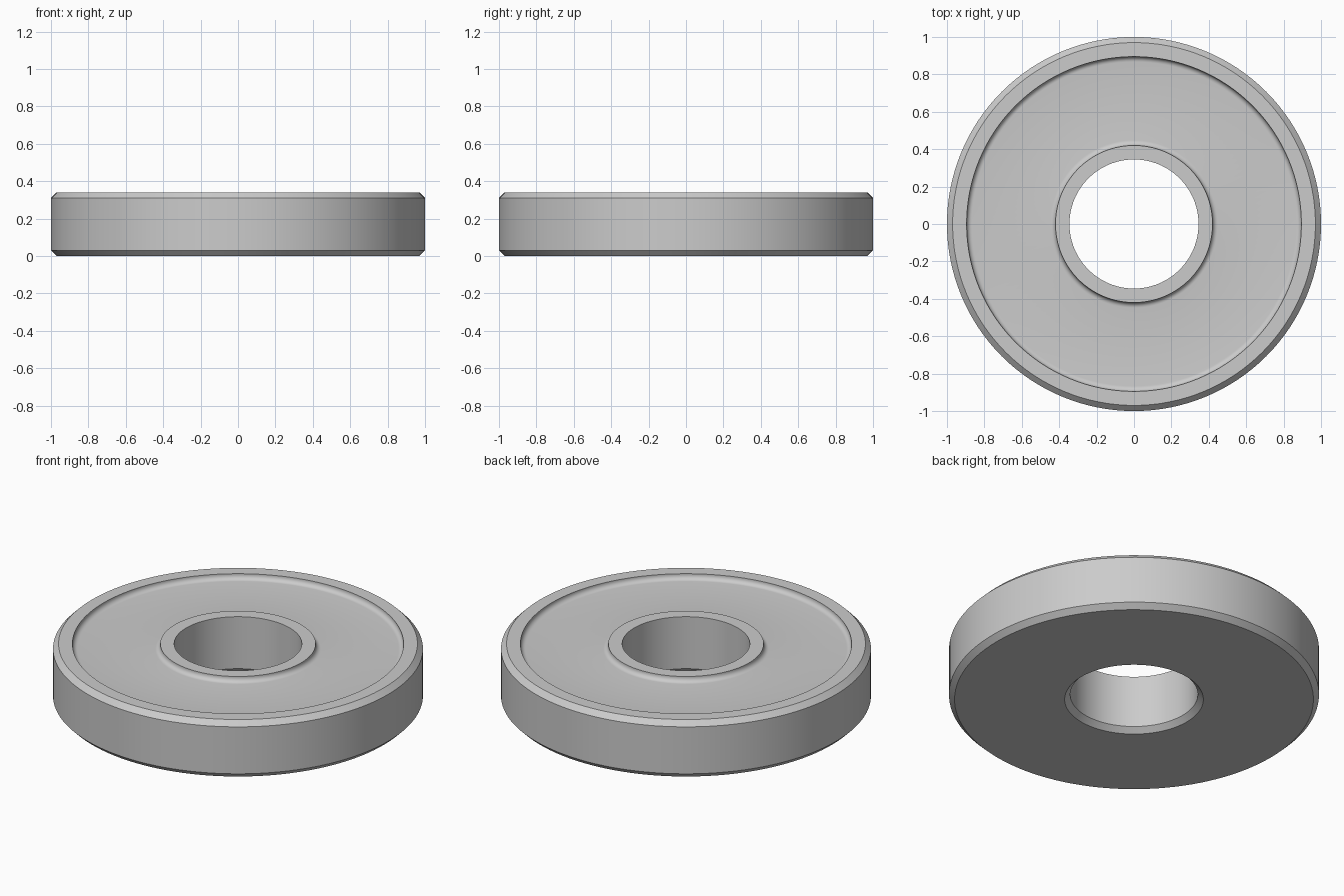
import bpy, bmesh
from math import cos, sin, pi, radians

cube = bpy.data.objects.get("Cube")
if cube:
    bpy.data.objects.remove(cube, do_unlink=True)

SEGMENTS = 128
HEIGHT = 0.34
OUTER, BORE = 1.0, 0.345      # outside and bore radii
RIM, BOSS = 0.895, 0.42       # radii of the recess walls
BEVEL = 0.03
FILLET = 0.028
FLOOR = HEIGHT - 0.032        # recess floor height


def fillet(cx, start, end, steps=6):
    """Rounded corner between a recess wall and its floor."""
    angles = [start + (end - start) * i / steps for i in range(steps + 1)]
    return [(cx + FILLET * cos(a), FLOOR + FILLET + FILLET * sin(a)) for a in angles]


# Cross-section of the ring, as (radius, height)
profile = [
    (BORE, HEIGHT), (BORE, BEVEL), (BORE + BEVEL, 0),
    (OUTER - BEVEL, 0), (OUTER, BEVEL),
    (OUTER, HEIGHT - BEVEL), (OUTER - BEVEL, HEIGHT),
    (RIM, HEIGHT),
    *fillet(RIM - FILLET, 0, -pi / 2),
    *fillet(BOSS + FILLET, -pi / 2, -pi),
    (BOSS, HEIGHT),
]

# Revolve the section about the z axis
bm = bmesh.new()
verts = [bm.verts.new((r, 0, z)) for r, z in profile]
edges = [bm.edges.new((a, b)) for a, b in zip(verts, verts[1:] + verts[:1])]
bmesh.ops.spin(bm, geom=verts + edges, cent=(0, 0, 0), axis=(0, 0, 1),
               angle=2 * pi, steps=SEGMENTS, use_merge=True)
bmesh.ops.remove_doubles(bm, verts=bm.verts, dist=0.0001)
bmesh.ops.recalc_face_normals(bm, faces=bm.faces)
mesh = bpy.data.meshes.new("recessed_ring")
bm.to_mesh(mesh)
bm.free()

ring = bpy.data.objects.new("recessed_ring", mesh)
bpy.context.collection.objects.link(ring)

# Plain grey finish
grey = bpy.data.materials.new("light_grey")
grey.use_nodes = True
colour = (0.6, 0.6, 0.6, 1)
grey.diffuse_color = colour
grey.node_tree.nodes["Principled BSDF"].inputs["Base Color"].default_value = colour
mesh.materials.append(grey)

# Smooth curved surfaces, crisp bevel edges
bpy.ops.object.select_all(action="DESELECT")
ring.select_set(True)
bpy.context.view_layer.objects.active = ring
bpy.ops.object.shade_smooth_by_angle(angle=radians(30))
